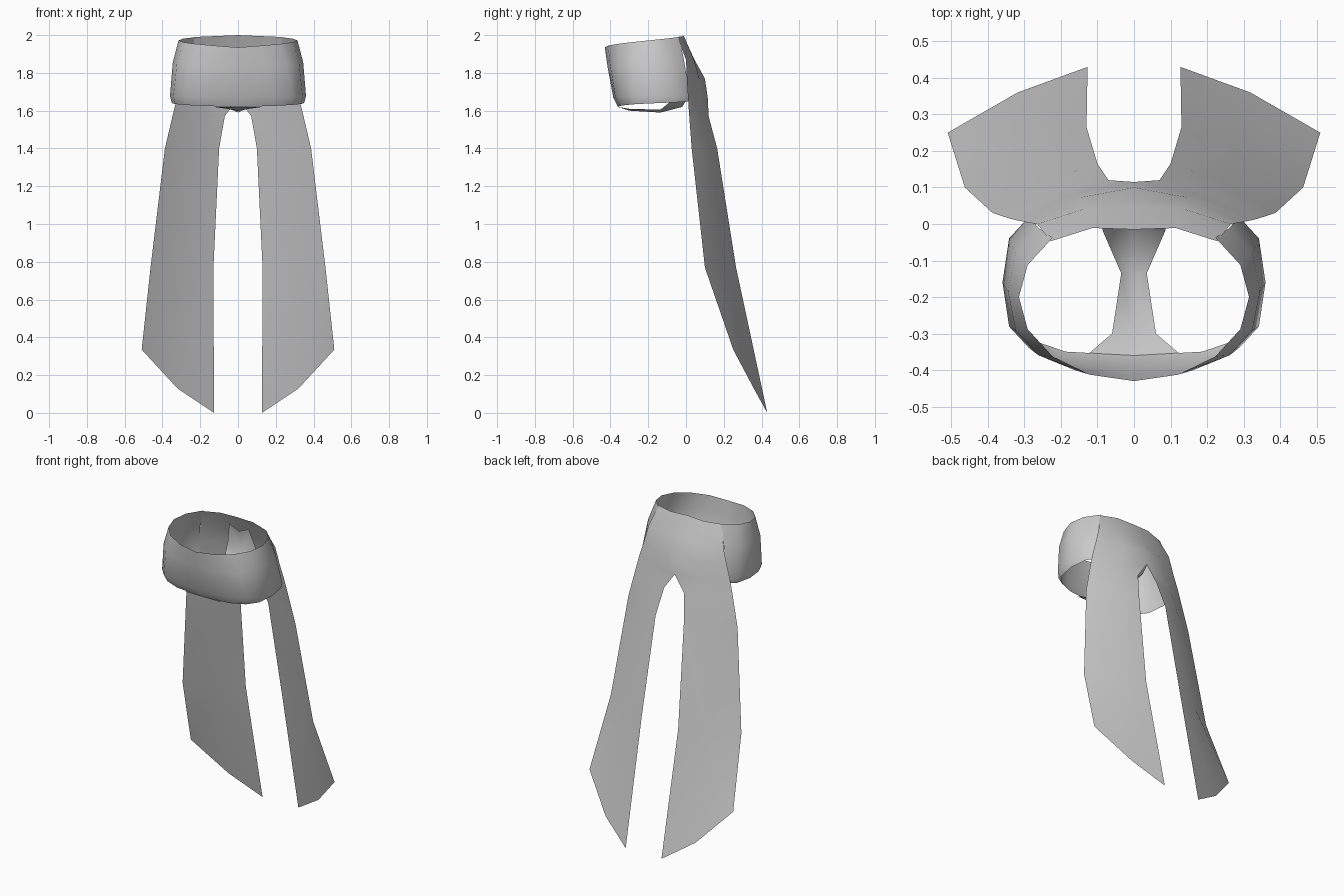
import bpy
from math import sin, cos, pi, copysign
from mathutils import Vector

old = bpy.data.objects.get("Cube")
if old:
    bpy.data.objects.remove(old, do_unlink=True)

cloth = bpy.data.materials.new("grey cloth")
cloth.use_nodes = True
grey = (0.6, 0.6, 0.6, 1)
cloth.diffuse_color = grey
cloth.node_tree.nodes["Principled BSDF"].inputs["Base Color"].default_value = grey


def cloth_sheet(name, rows):
    """Skin equal rows of points into a smooth open sheet, mirrored left to right."""
    columns = len(rows[0])
    verts = [point for row in rows for point in row]
    faces = []
    for r in range(len(rows) - 1):
        for c in range(columns - 1):
            corner = r * columns + c
            below = corner + columns
            faces.append((corner, below, below + 1, corner + 1))
    mesh = bpy.data.meshes.new(name)
    mesh.from_pydata(verts, [], faces)
    mesh.materials.append(cloth)
    for face in mesh.polygons:
        face.use_smooth = True
    sheet = bpy.data.objects.new(name, mesh)
    bpy.context.collection.objects.link(sheet)
    mirror = sheet.modifiers.new("mirror", "MIRROR")
    mirror.use_clip = True
    return sheet


def rounded(value, squareness):
    return copysign(abs(value) ** squareness, value)


def band_ring(width, depth, middle, squareness, front_height, back_height):
    """Half of a rounded ring, from the front centre to the side of the back."""
    steps = 6
    ring = []
    for i in range(steps + 1):
        share = i / steps
        angle = share * pi * 0.75
        ring.append((width * rounded(sin(angle), squareness),
                     middle - depth * rounded(cos(angle), squareness),
                     front_height + share * (back_height - front_height)))
    return ring


def strap_row(half_width, depth, height, edge_lift):
    """Centre and edge of the strap, with the edge curled upward."""
    return [(0, depth, height), (half_width, depth, height + edge_lift)]


def tail_row(inner, outer, sag=0):
    """Inner edge, gently bulging middle and outer edge of a tail."""
    inner, outer = Vector(inner), Vector(outer)
    middle = (inner + outer) / 2 + Vector((0, 0.02, -sag))
    return [inner, middle, outer]


# Waist band: rim, upper wall, lower wall and turned-in hem
cloth_sheet("waist_band", [
    band_ring(width=.315, depth=.23, middle=-.2, squareness=1,
              front_height=1.935, back_height=1.99),
    band_ring(width=.345, depth=.23, middle=-.185, squareness=.8,
              front_height=1.83, back_height=1.87),
    band_ring(width=.36, depth=.225, middle=-.16, squareness=.65,
              front_height=1.67, back_height=1.68),
    band_ring(width=.35, depth=.21, middle=-.15, squareness=.65,
              front_height=1.62, back_height=1.65),
])

# Strap from the front hem, under the body and up inside the back
cloth_sheet("under_strap", [
    strap_row(half_width=.13, depth=-.36, height=1.62, edge_lift=0),
    strap_row(half_width=.06, depth=-.3, height=1.6, edge_lift=.01),
    strap_row(half_width=.035, depth=-.135, height=1.59, edge_lift=.015),
    strap_row(half_width=.085, depth=-.02, height=1.62, edge_lift=.08),
    strap_row(half_width=.1, depth=.04, height=1.72, edge_lift=.08),
    strap_row(half_width=.07, depth=.01, height=1.9, edge_lift=.03),
])

# Back panel, joined at the centre, that splits into two long pointed tails
cloth_sheet("back_tails", [
    tail_row(inner=(0, -.015, 2), outer=(.228, -.047, 1.99)),
    tail_row(inner=(0, .045, 1.87), outer=(.265, 0, 1.87)),
    tail_row(inner=(0, .1, 1.77), outer=(.295, .005, 1.76)),
    tail_row(inner=(0, .115, 1.67), outer=(.32, .01, 1.68)),
    tail_row(inner=(.07, .12, 1.57), outer=(.34, .015, 1.6)),
    tail_row(inner=(.1, .165, 1.4), outer=(.387, .03, 1.4)),
    tail_row(inner=(.13, .265, .77), outer=(.463, .1, .77)),
    tail_row(inner=(.127, .43, 0), outer=(.51, .25, .335), sag=.04),
])
